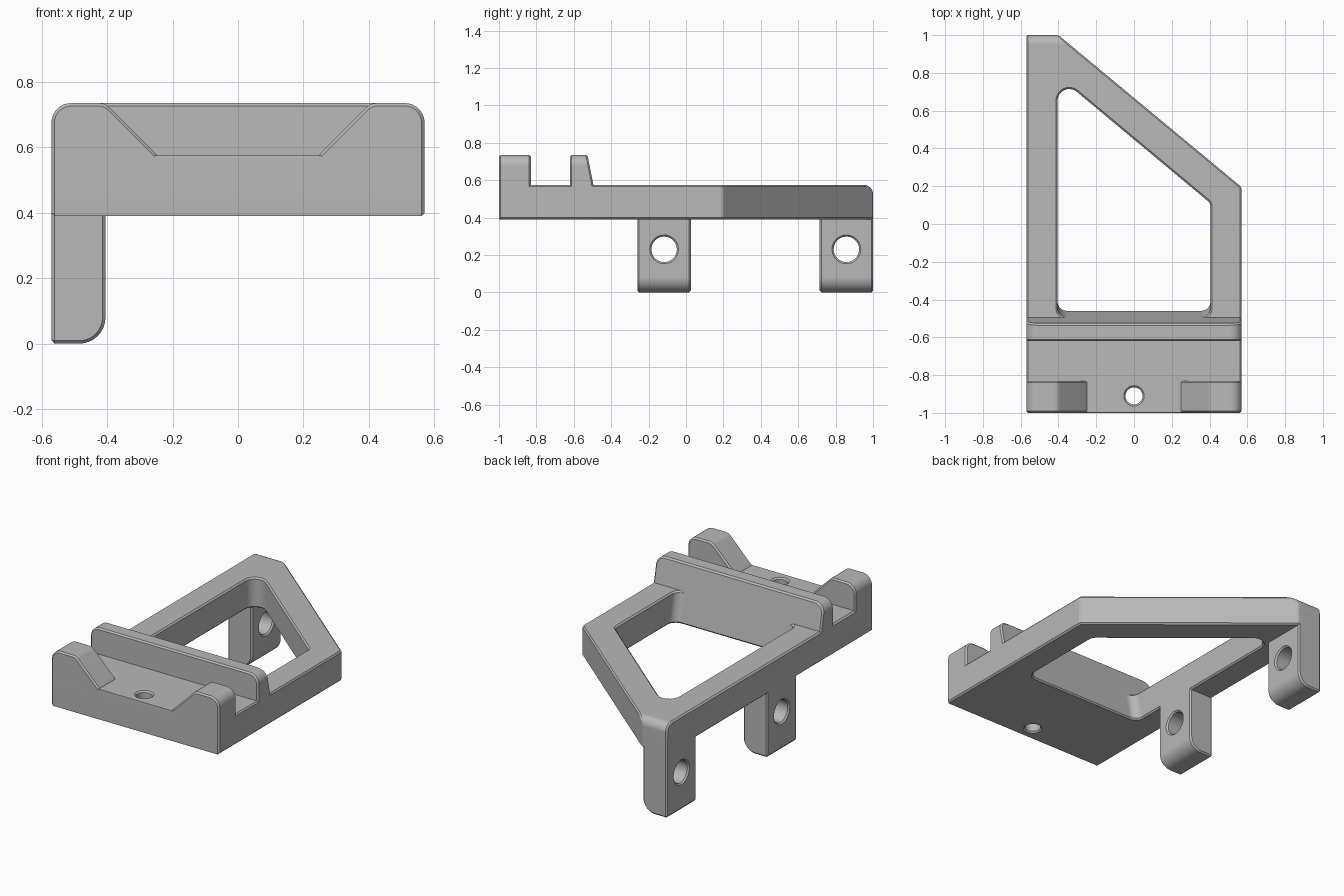
import bpy, bmesh, math
from mathutils import Vector

if "Cube" in bpy.data.objects:
    bpy.data.objects.remove(bpy.data.objects["Cube"], do_unlink=True)

# Material
GREY = (0.48, 0.48, 0.48, 1)
grey = bpy.data.materials.new("plain_grey")
grey.use_nodes = True
grey.diffuse_color = GREY
bsdf = next(n for n in grey.node_tree.nodes if n.type == 'BSDF_PRINCIPLED')
bsdf.inputs["Base Color"].default_value = GREY

W, WINDOW = 0.57, 0.405            # half width of the body and of the window
BOTTOM, FLOOR, TOP = 0.39, 0.575, 0.735
BURY = 0.5                         # depth to which parts sink into the base


def slope_y(z):
    """Depth of the sloping plane shared by the clamp wall and the window."""
    return -0.495 + (FLOOR - z) * 0.2


def rounded(corners, steps=8):
    """Turn (a, b, radius) corners into an outline with filleted corners."""
    out, n = [], len(corners)
    for i, (a, b, r) in enumerate(corners):
        p = Vector((a, b))
        if not r:
            out.append(p)
            continue
        u = (Vector(corners[i - 1][:2]) - p).normalized()
        v = (Vector(corners[(i + 1) % n][:2]) - p).normalized()
        half = u.angle(v) / 2
        centre = p + (u + v).normalized() * r / math.sin(half)
        reach = r / math.tan(half)
        start = (p + u * reach - centre).normalized()
        end = (p + v * reach - centre).normalized()
        out += [centre + start.slerp(end, k / steps) * r for k in range(steps + 1)]
    return out


def prism(name, corners, axis, lo, hi, shape=None):
    """Extrude an outline along y or z, with an optional edit of the bmesh."""
    bm = bmesh.new()
    place = (lambda p, d: (p.x, p.y, d)) if axis == 'z' else (lambda p, d: (p.x, d, p.y))
    outline = rounded(corners)
    ends = [[bm.verts.new(place(p, d)) for p in outline] for d in (lo, hi)]
    n = len(outline)
    bm.faces.new(ends[0])
    bm.faces.new(ends[1])
    for i in range(n):
        j = (i + 1) % n
        bm.faces.new((ends[0][i], ends[0][j], ends[1][j], ends[1][i]))
    if shape:
        shape(bm)
    bmesh.ops.recalc_face_normals(bm, faces=bm.faces)
    mesh = bpy.data.meshes.new(name)
    bm.to_mesh(mesh)
    bm.free()
    mesh.materials.append(grey)
    ob = bpy.data.objects.new(name, mesh)
    bpy.context.collection.objects.link(ob)
    return ob


def drill(radius, location, rotation=(0, 0, 0)):
    bpy.ops.mesh.primitive_cylinder_add(vertices=40, radius=radius, depth=0.6,
                                        location=location, rotation=rotation)
    ob = bpy.context.object
    ob.name = "hole_cutter"
    ob.data.materials.append(grey)
    return ob


def activate(ob):
    bpy.ops.object.select_all(action='DESELECT')
    ob.select_set(True)
    bpy.context.view_layer.objects.active = ob


def finish(ob, cutters=()):
    """Cut the openings, chamfer the sharp edges and shade."""
    bpy.context.view_layer.update()
    activate(ob)
    for cutter in cutters:
        cutter.hide_render = True
        mod = ob.modifiers.new("cut", 'BOOLEAN')
        mod.operation, mod.solver, mod.object = 'DIFFERENCE', 'EXACT', cutter
        bpy.ops.object.modifier_apply(modifier=mod.name)
        bpy.data.objects.remove(cutter, do_unlink=True)
    mod = ob.modifiers.new("chamfer", 'BEVEL')
    mod.width, mod.segments = 0.009, 1
    mod.limit_method, mod.angle_limit = 'ANGLE', math.radians(32)
    mod.use_clamp_overlap = False
    bpy.ops.object.modifier_apply(modifier=mod.name)
    bpy.ops.object.shade_smooth_by_angle(angle=math.radians(25))
    mod = ob.modifiers.new("normals", 'WEIGHTED_NORMAL')
    mod.keep_sharp = True
    bpy.ops.object.modifier_apply(modifier=mod.name)


# Base frame: tapered plate with a rounded rear top edge
def round_rear(bm):
    edges = [e for e in bm.edges
             if all(v.co.y > 0.99 and v.co.z > FLOOR - 0.01 for v in e.verts)]
    bmesh.ops.bevel(bm, geom=edges, offset=0.05, segments=6, profile=0.5, affect='EDGES')


def lean_front(bm):
    for v in bm.verts:
        if v.co.y < -0.3:
            v.co.y += (FLOOR - v.co.z) * 0.2


frame = prism("base_frame", [(-W, -1, 0), (W, -1, 0), (W, 0.195, 0),
                             (-0.4, 1, 0), (-W, 1, 0)], 'z', BOTTOM, FLOOR, round_rear)
window = prism("window_cutter", [(-WINDOW, -0.495, 0.05), (WINDOW, -0.495, 0.05),
                                 (WINDOW, 0.11, 0.04), (-WINDOW, 0.785, 0.062)],
               'z', 0.3, 0.7, lean_front)
finish(frame, [window, drill(0.045, (0, -0.91, 0.5))])


# Clamp wall with a sloping back
def lean_back(bm):
    for v in bm.verts:
        if v.co.y > -0.6:
            v.co.y = slope_y(v.co.z)


finish(prism("clamp_wall", [(-W, BURY, 0), (W, BURY, 0), (W, TOP, 0.06), (-W, TOP, 0.06)],
             'y', -0.62, -0.5, lean_back))

# Front tabs, mirrored
for side, s in (("left", 1), ("right", -1)):
    finish(prism(f"front_tab_{side}",
                 [(s * W, BURY, 0), (s * W, TOP, 0.06), (s * 0.405, TOP, 0.05),
                  (s * 0.245, FLOOR, 0), (s * 0.245, BURY, 0)], 'y', -1, -0.83))

# Mounting lugs with cross holes
for place, mid in (("middle", -0.117), ("rear", 0.8575)):
    lug = prism(f"mounting_lug_{place}",
                [(-W, 0, 0), (-WINDOW, 0, 0.08), (-WINDOW, BURY, 0), (-W, BURY, 0)],
                'y', mid - 0.1425, mid + 0.1425)
    finish(lug, [drill(0.068, (-0.49, mid, 0.23), (0, math.pi / 2, 0))])
